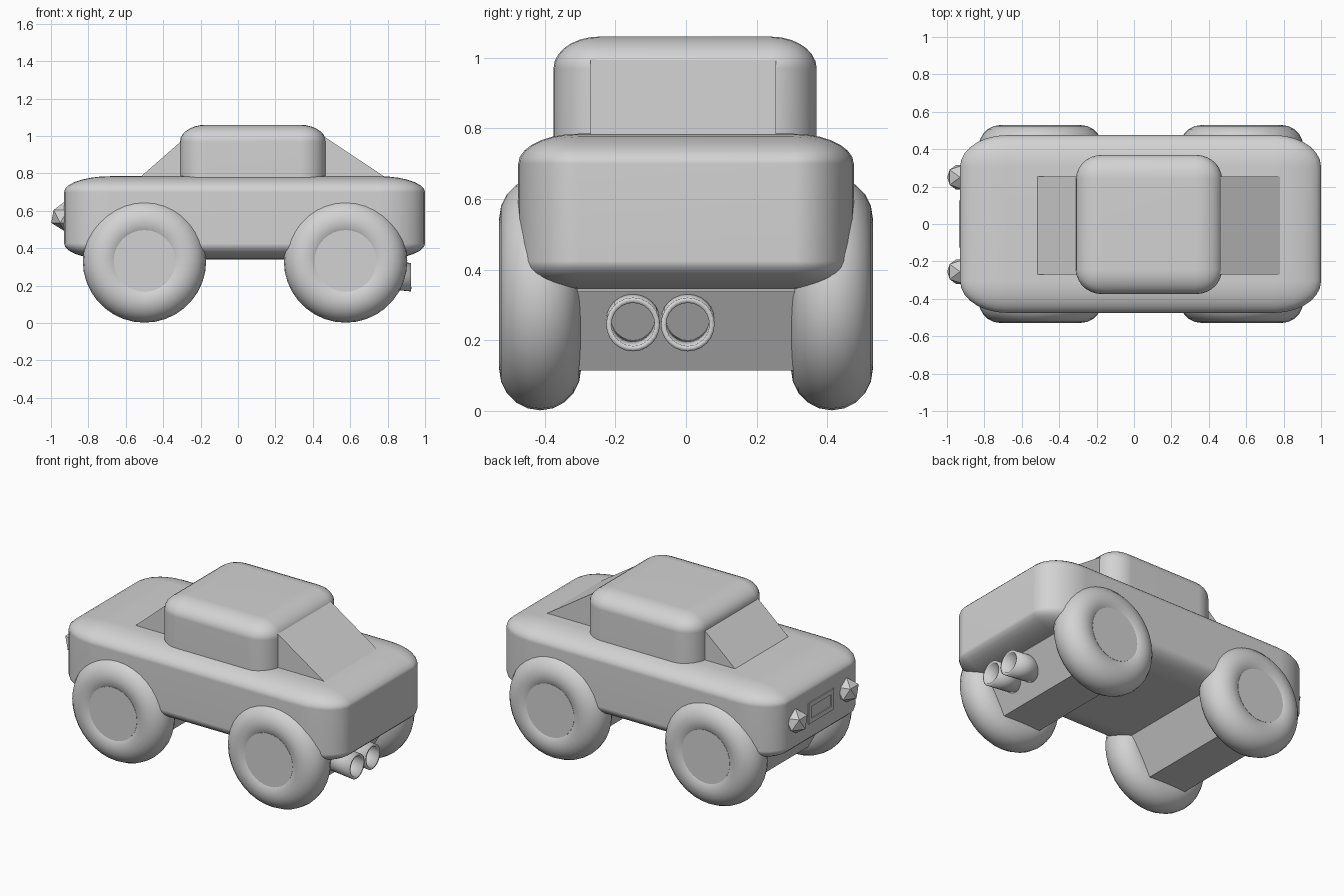
import bpy
import bmesh
import math
from mathutils import Matrix, Vector

cube = bpy.data.objects.get("Cube")
if cube:
    bpy.data.objects.remove(cube, do_unlink=True)

GREY = (0.65, 0.65, 0.65, 1.0)
paint = bpy.data.materials.new("plain grey")
paint.use_nodes = True
paint.diffuse_color = GREY
for node in paint.node_tree.nodes:
    if node.type == 'BSDF_PRINCIPLED':
        node.inputs["Base Color"].default_value = GREY


def finish(name, bm, smooth=True):
    """Turn a bmesh into a named, painted object."""
    bmesh.ops.recalc_face_normals(bm, faces=bm.faces)
    mesh = bpy.data.meshes.new(name)
    bm.to_mesh(mesh)
    bm.free()
    mesh.materials.append(paint)
    if smooth:
        mesh.shade_smooth()
        mesh.set_sharp_from_angle(angle=math.radians(35))
    obj = bpy.data.objects.new(name, mesh)
    bpy.context.collection.objects.link(obj)
    return obj


def rounded_box(name, low, high, radii):
    """Box whose rounding has its own radius along each axis."""
    low, high = Vector(low), Vector(high)
    size, middle = high - low, (low + high) / 2
    bm = bmesh.new()
    bmesh.ops.create_cube(bm, size=1)
    bmesh.ops.scale(bm, vec=[s / r for s, r in zip(size, radii)], verts=bm.verts)
    bmesh.ops.bevel(bm, geom=bm.edges[:], offset=1, segments=7, profile=0.5,
                    affect='EDGES', clamp_overlap=True)
    bmesh.ops.scale(bm, vec=radii, verts=bm.verts)
    bmesh.ops.translate(bm, vec=middle, verts=bm.verts)
    obj = finish(name, bm)
    obj.modifiers.new("even shading", 'WEIGHTED_NORMAL').keep_sharp = True
    return obj


def prism(name, outline, y0, y1):
    """Extrude an x-z outline along y."""
    bm = bmesh.new()
    face = bm.faces.new([bm.verts.new((x, y0, z)) for x, z in outline])
    grown = bmesh.ops.extrude_face_region(bm, geom=[face])["geom"]
    moved = [v for v in grown if isinstance(v, bmesh.types.BMVert)]
    bmesh.ops.translate(bm, vec=(0, y1 - y0, 0), verts=moved)
    return finish(name, bm, smooth=False)


def cylinder_y(name, sides, radius, length, centre, smooth=True):
    bm = bmesh.new()
    bmesh.ops.create_cone(bm, cap_ends=True, segments=sides, radius1=radius,
                          radius2=radius, depth=length)
    bmesh.ops.transform(bm, verts=bm.verts, matrix=Matrix.Translation(centre)
                        @ Matrix.Rotation(math.pi / 2, 4, 'X'))
    return finish(name, bm, smooth)


# Body shell, cabin and sloping windows
rounded_box("body", (-0.93, -0.475, 0.34), (1.0, 0.475, 0.785), (0.25, 0.17, 0.085))
rounded_box("cabin", (-0.31, -0.375, 0.6), (0.47, 0.37, 1.06), (0.14, 0.13, 0.09))
prism("sloping_windows",
      [(-0.54, 0.765), (-0.26, 1.01), (0.44, 1.01), (0.81, 0.765), (0.7, 0.65), (-0.45, 0.65)],
      -0.27, 0.255)

# Axles and wheels
WHEEL_Z = 0.332
for end, x in (("front", -0.5), ("rear", 0.575)):
    axle = cylinder_y(end + "_axle", 6, 0.26, 0.64, (0, 0, 0), smooth=False)
    # Turn the six-sided bar so that a flat side faces down
    corner = max(v.co.z for v in axle.data.vertices)
    if corner > 0.24:
        axle.data.transform(Matrix.Rotation(math.pi / 6, 4, 'Y'))
    axle.data.transform(Matrix.Translation((x, 0, 0.34)))
    for side, sign in (("left", 1), ("right", -1)):
        bpy.ops.mesh.primitive_torus_add(
            major_segments=36, minor_segments=20, major_radius=0.214, minor_radius=0.116,
            location=(x, sign * 0.413, WHEEL_Z), rotation=(math.pi / 2, 0, 0))
        tyre = bpy.context.object
        tyre.name = f"{end}_{side}_tyre"
        tyre.data.materials.append(paint)
        tyre.data.shade_smooth()
        cylinder_y(f"{end}_{side}_hub", 32, 0.165, 0.21, (x, sign * 0.413, WHEEL_Z))

# Faceted headlights
for side, y in (("left", 0.25), ("right", -0.255)):
    bm = bmesh.new()
    bmesh.ops.create_icosphere(bm, subdivisions=1, radius=0.077,
                               matrix=Matrix.Translation((-0.93, y, 0.57)))
    finish(side + "_headlight", bm, smooth=False)

# Front plate with a sunken middle
bm = bmesh.new()
bmesh.ops.create_cube(bm, size=1)
bmesh.ops.scale(bm, vec=(0.012, 0.25, 0.13), verts=bm.verts)
bmesh.ops.translate(bm, vec=(-0.93, 0, 0.565), verts=bm.verts)
bm.normal_update()
front = [f for f in bm.faces if f.normal.x < -0.9]
bmesh.ops.inset_region(bm, faces=front, thickness=0.04)
sunk = bmesh.ops.extrude_face_region(bm, geom=front)["geom"]
bmesh.ops.delete(bm, geom=front, context='FACES_ONLY')
bmesh.ops.translate(bm, vec=(0.005, 0, 0),
                    verts=[v for v in sunk if isinstance(v, bmesh.types.BMVert)])
finish("front_plate", bm, smooth=False)

# Open exhaust pipes, rising gently towards the axle
for side, y in (("left", 0.005), ("right", -0.15)):
    bm = bmesh.new()
    bmesh.ops.create_cone(bm, cap_ends=False, segments=24, radius1=0.076,
                          radius2=0.076, depth=0.2)
    bmesh.ops.transform(bm, verts=bm.verts, matrix=Matrix.Translation((0.825, y, 0.245))
                        @ Matrix.Rotation(math.pi / 2, 4, 'Y'))
    for v in bm.verts:
        v.co.z += (0.925 - v.co.x) * 0.1
    pipe = finish(side + "_exhaust", bm)
    wall = pipe.modifiers.new("wall", 'SOLIDIFY')
    wall.thickness = 0.015
    wall.offset = -1
